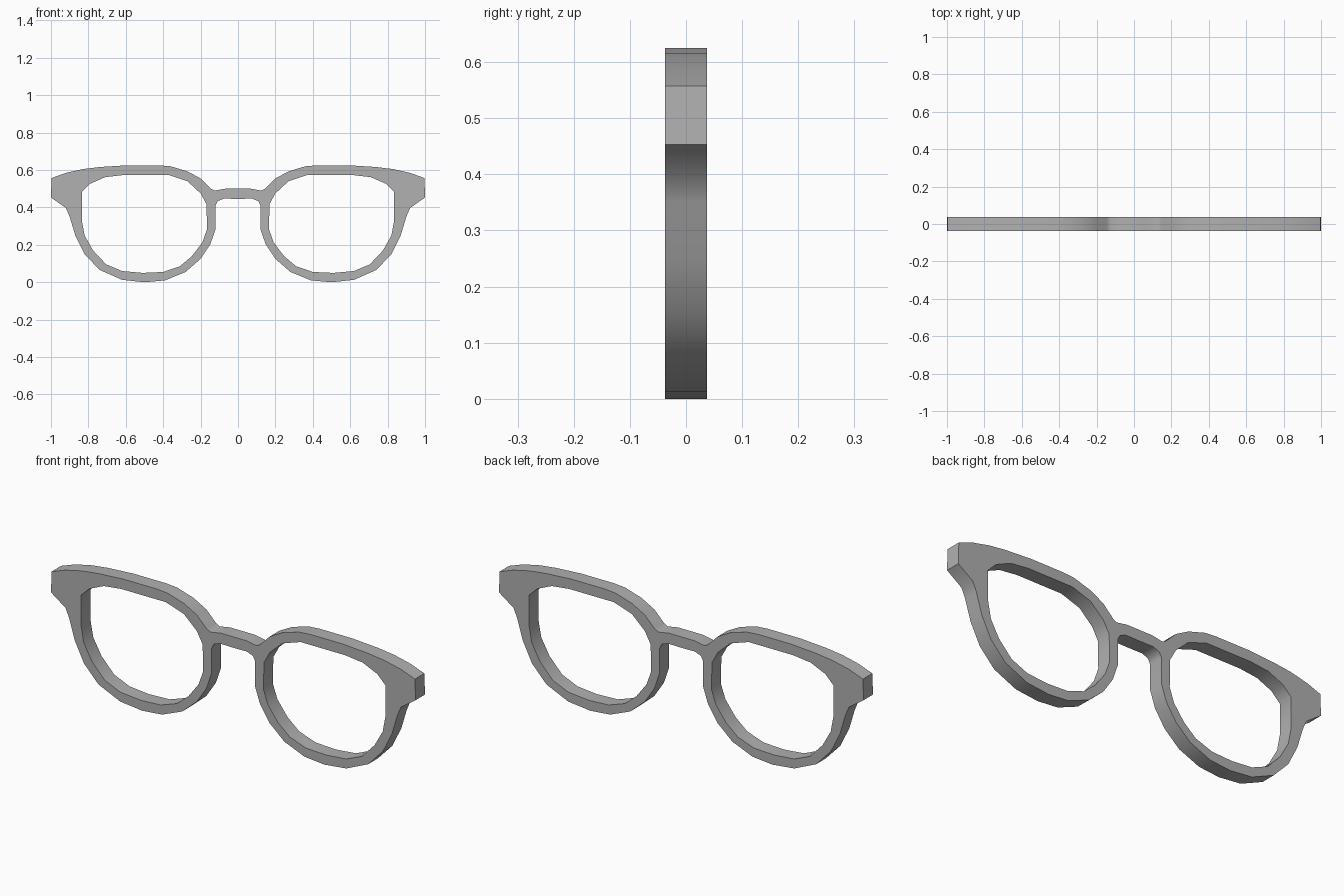
import bpy, bmesh, math

if "Cube" in bpy.data.objects:
    bpy.data.objects.remove(bpy.data.objects["Cube"])

HALF_DEPTH = 0.037

# Right half of the outer silhouette (x, z), from bridge top round to bridge underside
outer = [(0, .5), (.07, .5), (.125, .49), (.145, .5), (.20, .555), (.27, .593), (.36, .62), (.42, .625),
         (.60, .625), (.74, .616), (.83, .605), (.92, .585), (.997, .557), (1, .453),
         (.92, .397), (.90, .35), (.87, .25), (.82, .15), (.74, .066), (.62, .013),
         (.5, 0), (.39, .01), (.28, .055), (.2, .125), (.147, .205), (.12, .285),
         (.12, .41), (.108, .434), (.075, .447), (0, .446)]

# Right lens opening
lens = [(.37, .573), (.27, .54), (.2, .475), (.168, .417), (.166, .283), (.19, .214),
        (.246, .14), (.31, .086), (.40, .055), (.51, .05), (.62, .06), (.705, .096),
        (.775, .17), (.82, .25), (.835, .33), (.835, .483), (.79, .527), (.71, .562),
        (.615, .573)]


def mirrored(points):
    return [(-x, z) for x, z in points]


def add_loop(curve, points):
    spline = curve.splines.new('POLY')
    spline.points.add(len(points) - 1)
    for p, (x, z) in zip(spline.points, points):
        p.co = (x, z, 0, 1)
    spline.use_cyclic_u = True


# Filled, extruded profile with two lens holes
curve = bpy.data.curves.new("glasses_frame", 'CURVE')
curve.dimensions = '2D'
curve.fill_mode = 'BOTH'
curve.extrude = HALF_DEPTH
add_loop(curve, outer + mirrored(outer[1:-1])[::-1])
add_loop(curve, lens)
add_loop(curve, mirrored(lens))
frame = bpy.data.objects.new("glasses_frame", curve)
frame.rotation_euler.x = math.radians(90)
bpy.context.collection.objects.link(frame)

# Convert to a clean closed mesh
bpy.context.view_layer.objects.active = frame
frame.select_set(True)
bpy.ops.object.convert(target='MESH')
bpy.ops.object.transform_apply(location=False, rotation=True, scale=False)
frame = bpy.context.object
bm = bmesh.new()
bm.from_mesh(frame.data)
bmesh.ops.remove_doubles(bm, verts=bm.verts, dist=0.0005)
bmesh.ops.recalc_face_normals(bm, faces=bm.faces)
bm.to_mesh(frame.data)
bm.free()

# Dark grey acetate
acetate = bpy.data.materials.new("dark_grey")
acetate.diffuse_color = (0.44, 0.44, 0.44, 1)
acetate.use_nodes = True
acetate.node_tree.nodes["Principled BSDF"].inputs["Base Color"].default_value = acetate.diffuse_color
frame.data.materials.clear()
frame.data.materials.append(acetate)

# Rounded rims shade smooth, front and back edges stay crisp
bpy.ops.object.shade_smooth_by_angle(angle=math.radians(50))
